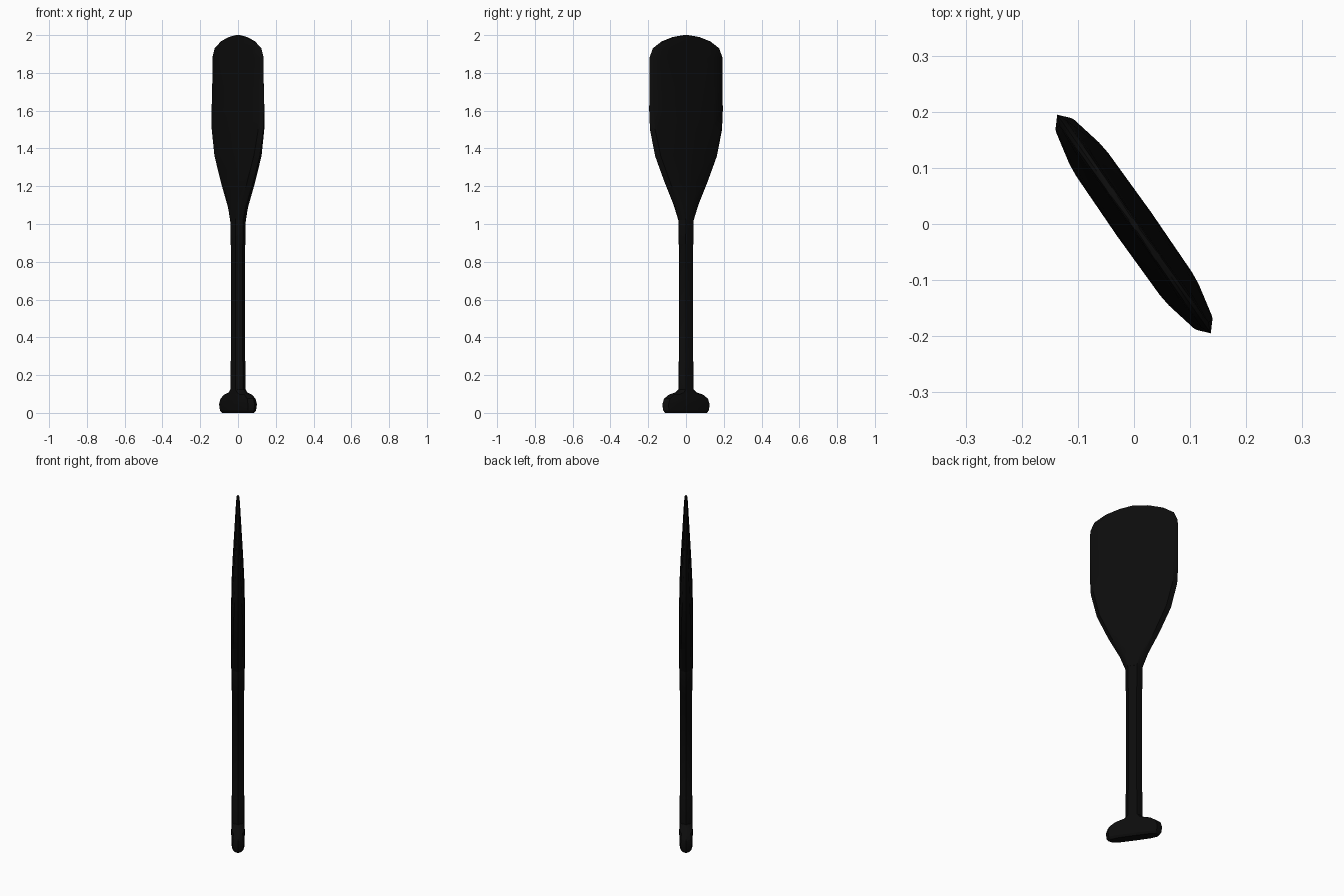
import bpy, bmesh, math

cube = bpy.data.objects.get("Cube")
if cube:
    bpy.data.objects.remove(cube, do_unlink=True)

black = bpy.data.materials.new("black")
black.use_nodes = True
colour = (0.0037, 0.0037, 0.0037, 1)
black.diffuse_color = colour
black.node_tree.nodes["Principled BSDF"].inputs["Base Color"].default_value = colour

TURN = math.radians(125.1)  # direction of the flat of the blade


def section(a, k, t, b):
    """Lens outline: half width a, bevel depth k, rim half thickness t, half thickness b."""
    quarter = [(a, 0), (a - k, t), ((a - k) * 0.72, t + (b - t) * 0.85)]
    upper = quarter + [(0, b)] + [(-u, v) for u, v in reversed(quarter)]
    return upper + [(u, -v) for u, v in reversed(upper[1:-1])]


def loft(name, rings):
    """Skin a stack of lens outlines given as (z, a, k, t, b)."""
    bm = bmesh.new()
    loops = [[bm.verts.new((u, v, z)) for u, v in section(*dims)] for z, *dims in rings]
    for low, high in zip(loops, loops[1:]):
        n = len(low)
        for i in range(n):
            j = (i + 1) % n
            bm.faces.new((low[i], low[j], high[j], high[i]))
    bm.faces.new(list(reversed(loops[0])))
    bm.faces.new(loops[-1])
    bmesh.ops.recalc_face_normals(bm, faces=bm.faces)
    mesh = bpy.data.meshes.new(name)
    bm.to_mesh(mesh)
    bm.free()
    mesh.materials.append(black)
    obj = bpy.data.objects.new(name, mesh)
    bpy.context.collection.objects.link(obj)
    obj.rotation_euler.z = TURN
    bpy.ops.object.select_all(action='DESELECT')
    obj.select_set(True)
    bpy.context.view_layer.objects.active = obj
    bpy.ops.object.shade_smooth_by_angle(angle=math.radians(30))


# T-shaped grip at the bottom
loft("grip", [
    (0.0, 0.136, 0.016, 0.018, 0.026),
    (0.012, 0.147, 0.018, 0.026, 0.034),
    (0.045, 0.152, 0.019, 0.029, 0.036),
    (0.075, 0.142, 0.019, 0.027, 0.036),
    (0.097, 0.11, 0.017, 0.024, 0.035),
    (0.108, 0.065, 0.014, 0.024, 0.034),
    (0.125, 0.045, 0.012, 0.022, 0.034),
])

# Oval shaft, slightly slimmer in the middle
loft("shaft", [
    (0.1, 0.045, 0.012, 0.022, 0.034),
    (0.27, 0.045, 0.012, 0.022, 0.034),
    (0.275, 0.043, 0.012, 0.021, 0.033),
    (0.89, 0.043, 0.012, 0.021, 0.033),
    (0.895, 0.046, 0.012, 0.022, 0.034),
    (1.03, 0.046, 0.012, 0.022, 0.035),
])

# Blade, flaring from the shaft and thinning to a rounded tip
loft("blade", [
    (1.02, 0.046, 0.012, 0.022, 0.036),
    (1.1, 0.076, 0.014, 0.025, 0.037),
    (1.22, 0.138, 0.018, 0.026, 0.037),
    (1.36, 0.2, 0.019, 0.025, 0.037),
    (1.5, 0.233, 0.019, 0.0195, 0.035),
    (1.6, 0.238, 0.019, 0.017, 0.03),
    (1.88, 0.236, 0.016, 0.008, 0.0135),
    (1.93, 0.215, 0.013, 0.007, 0.011),
    (1.967, 0.157, 0.01, 0.006, 0.009),
    (1.99, 0.085, 0.008, 0.005, 0.007),
    (2.0, 0.015, 0.003, 0.003, 0.005),
])
